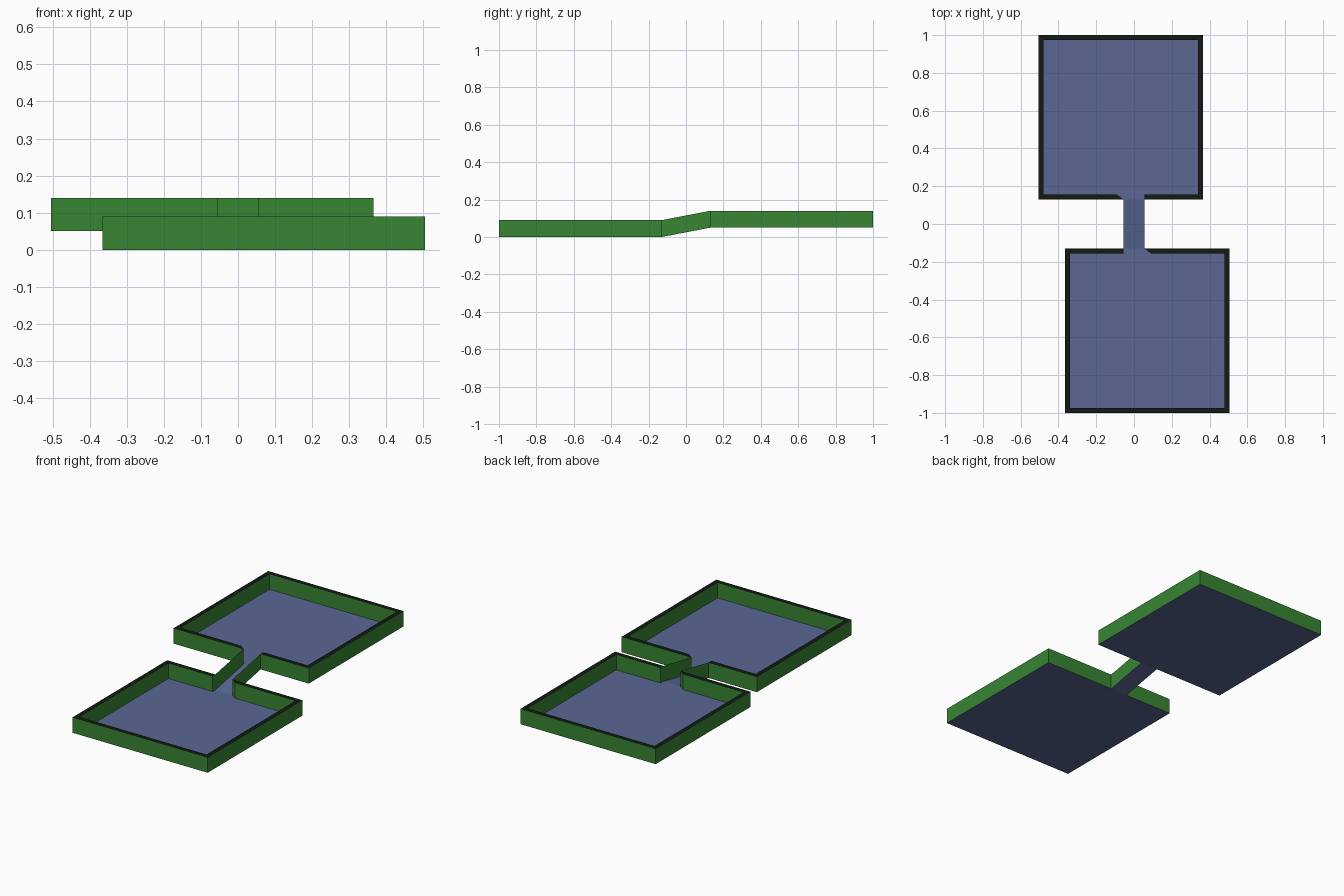
import bpy, bmesh
from mathutils import Matrix

if "Cube" in bpy.data.objects:
    bpy.data.objects.remove(bpy.data.objects["Cube"])

H = 0.09      # wall height
RISE = 0.05   # height step between the trays
T = 0.025     # wall thickness
C = 0.055     # half width of the channel
G = 0.13      # half length of the channel


def material(name, color):
    m = bpy.data.materials.new(name)
    m.diffuse_color = (*color, 1)
    m.use_nodes = True
    m.node_tree.nodes["Principled BSDF"].inputs["Base Color"].default_value = m.diffuse_color
    return m


green = material("green_wall", (0.04, 0.235, 0.034))
dark = material("dark_rim", (0.006, 0.011, 0.007))
blue = material("blue_floor", (0.10, 0.135, 0.29))


def make(name, build, mats, matrix=Matrix()):
    bm = bmesh.new()
    build(bm)
    bmesh.ops.remove_doubles(bm, verts=bm.verts, dist=1e-5)
    bm.transform(matrix)
    me = bpy.data.meshes.new(name)
    bm.to_mesh(me)
    bm.free()
    for m in mats:
        me.materials.append(m)
    ob = bpy.data.objects.new(name, me)
    bpy.context.collection.objects.link(ob)
    return ob


def face(bm, pts, mat=0):
    f = bm.faces.new([bm.verts.new(p) for p in pts])
    f.material_index = mat


# Tray outline, clockwise from the right of the channel mouth to its left
X0, X1, Y0 = -0.365, 0.505, -1.0
outer = [(C, -G), (0.09, -G), (X1, -G), (X1, Y0), (X0, Y0), (X0, -G), (-C, -G)]
inner = [(C, -G), (0.09, -G - T), (X1 - T, -G - T), (X1 - T, Y0 + T),
         (X0 + T, Y0 + T), (X0 + T, -G - T), (-C, -G - T)]


def walls(bm):
    for i in range(len(outer) - 1):
        a, b, c, d = outer[i], outer[i + 1], inner[i + 1], inner[i]
        face(bm, [(*b, 0), (*a, 0), (*a, H), (*b, H)])
        face(bm, [(*d, 0), (*c, 0), (*c, H), (*d, H)])
        top = [a, d, c, b] if i else [a, c, b]
        face(bm, [(*p, H) for p in top], 1)
    # square wall end beside the channel
    a, b = inner[-1], outer[-1]
    face(bm, [(*a, 0), (*b, 0), (*b, H), (*a, H)])


def floor(bm):
    face(bm, [(X0, Y0, 0), (X1, Y0, 0), (X1, -G, 0), (X0, -G, 0)])


# Upper tray is the lower one turned half a turn and raised
turned = Matrix.Translation((0, 0, RISE)) @ Matrix.Rotation(3.14159265, 4, 'Z')
for level, mat in (("lower", Matrix()), ("upper", turned)):
    make(level + "_tray_wall", walls, [green, dark], mat)
    make(level + "_tray_floor", floor, [blue], mat)


# Sloped channel with thin sides joining the trays
def channel_sides(bm):
    for s in (-1, 1):
        x = s * C
        pts = [(x, -G, 0), (x, G, RISE), (x, G, RISE + H), (x, -G, H)]
        face(bm, pts if s > 0 else pts[::-1])


def channel_floor(bm):
    face(bm, [(-C, -G, 0), (C, -G, 0), (C, G, RISE), (-C, G, RISE)])


make("channel_sides", channel_sides, [green])
make("channel_floor", channel_floor, [blue])
